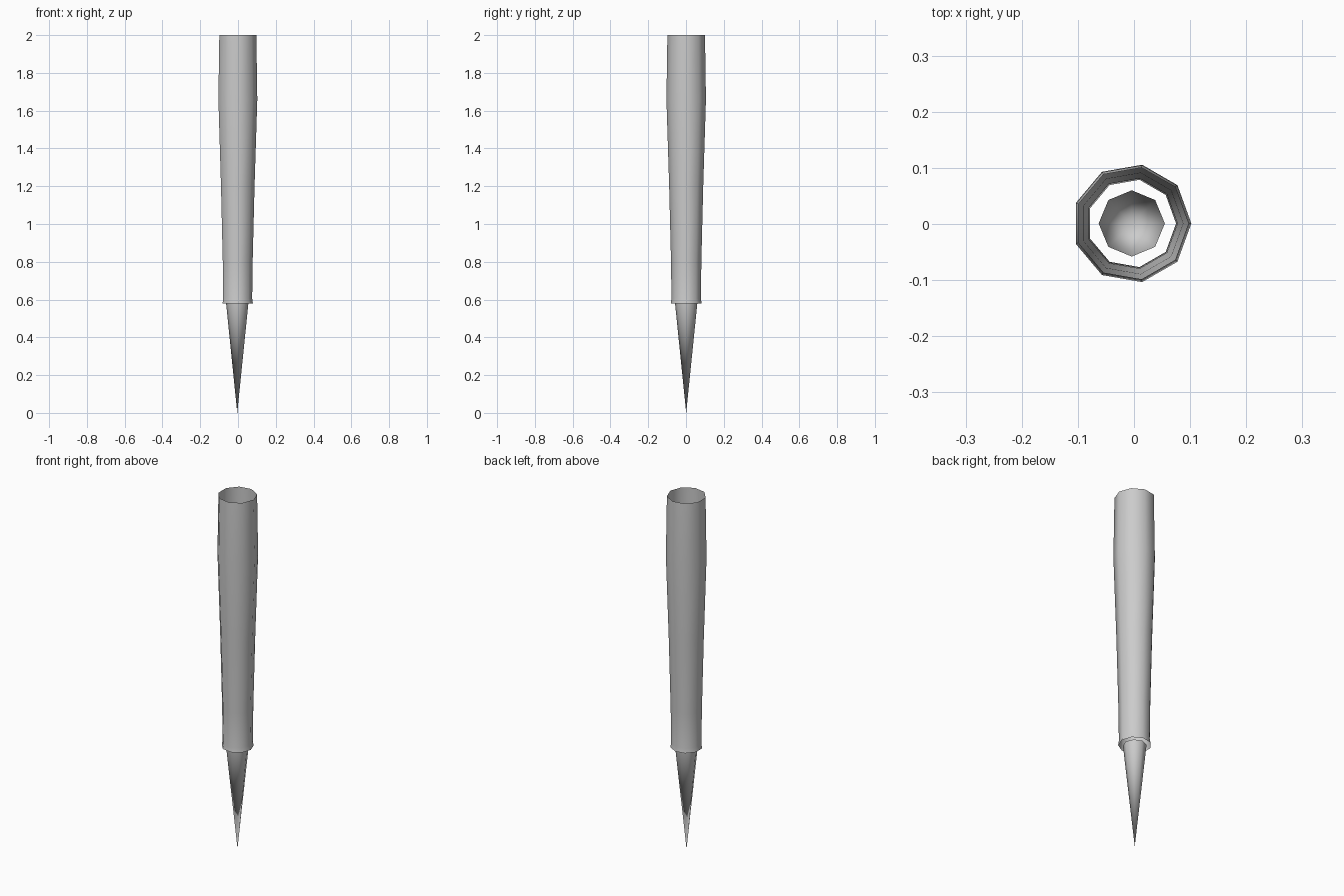
import bpy, bmesh, math

if "Cube" in bpy.data.objects:
    bpy.data.objects.remove(bpy.data.objects["Cube"])

CX, CY = -0.004, 0.001   # shared axis of both parts


def lathe(name, profile, sides):
    """Open surface of revolution; a zero radius makes a single point."""
    bm = bmesh.new()
    rings = []
    for r, z in profile:
        if r == 0:
            rings.append([bm.verts.new((CX, CY, z))] * sides)
        else:
            rings.append([bm.verts.new((CX + r * math.cos(2 * math.pi * i / sides),
                                        CY + r * math.sin(2 * math.pi * i / sides), z))
                          for i in range(sides)])
    for lo, hi in zip(rings, rings[1:]):
        for i in range(sides):
            j = (i + 1) % sides
            loop = list(dict.fromkeys([lo[i], lo[j], hi[j], hi[i]]))
            bm.faces.new(loop)
    mesh = bpy.data.meshes.new(name)
    bm.to_mesh(mesh)
    bm.free()
    obj = bpy.data.objects.new(name, mesh)
    bpy.context.collection.objects.link(obj)
    bpy.ops.object.select_all(action='DESELECT')
    obj.select_set(True)
    bpy.context.view_layer.objects.active = obj
    bpy.ops.object.shade_smooth_by_angle(angle=math.radians(60))
    return obj


# Hollow nine-sided handle with a small flared lip at the bottom
lathe("handle", [(0.083, 0.58), (0.079, 0.605), (0.0815, 0.8), (0.0915, 1.2),
                 (0.1062, 1.66), (0.101, 2.0)], 9)

# Eight-sided spike, open at the top
lathe("spike", [(0, 0.0), (0.059, 0.58)], 8)
